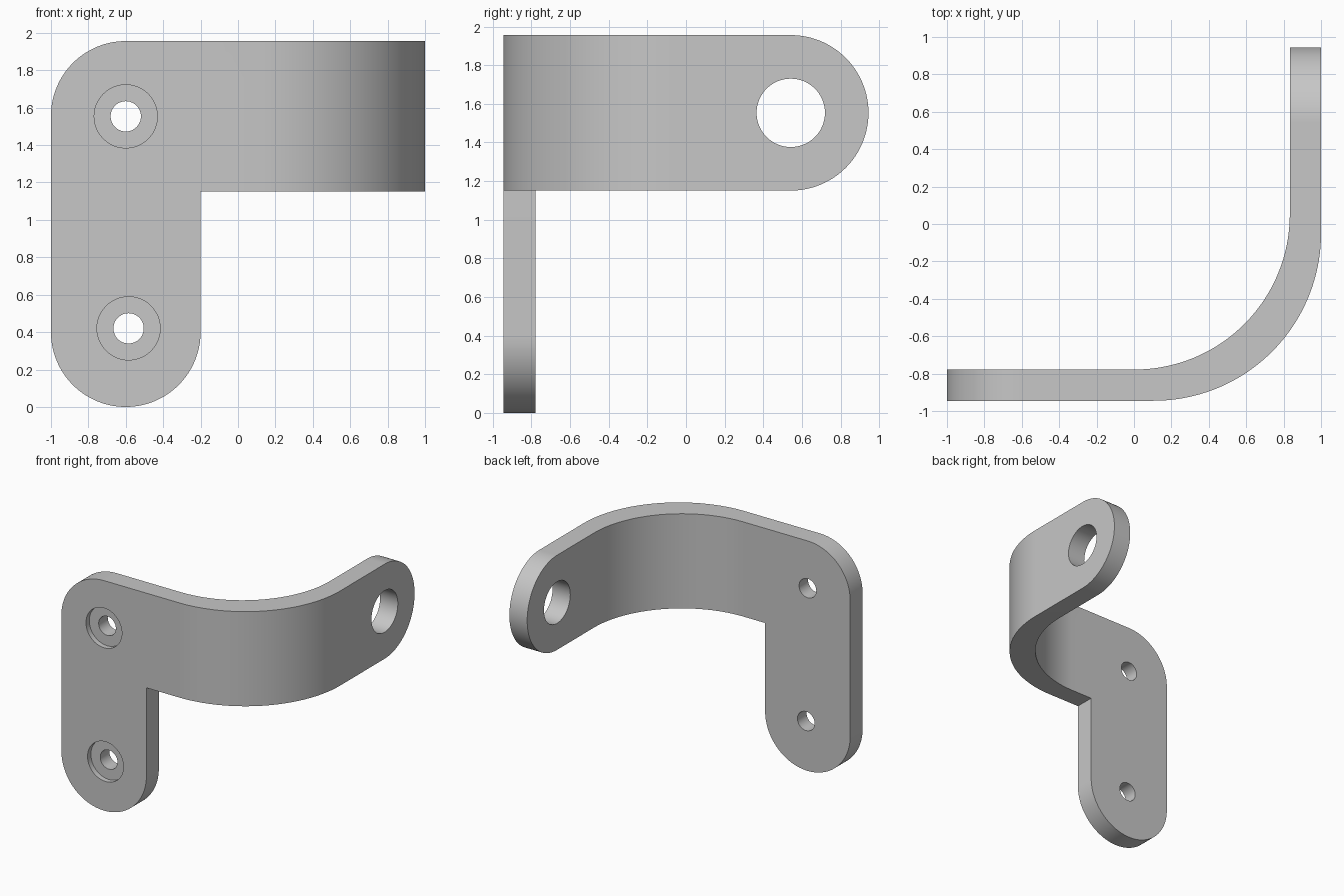
import bpy, bmesh, math
from mathutils import Vector

cube = bpy.data.objects.get("Cube")
if cube:
    bpy.data.objects.remove(cube, do_unlink=True)

THICK, TOP, ARM_BOTTOM = 0.167, 1.956, 1.151
FRONT, BACK = -0.945, 0.945
R = (TOP - ARM_BOTTOM) / 2          # rounded end radius
MID = TOP - R                       # arm centre height
OUTER, INNER = 0.895, 0.83          # bend radii, not concentric

grey = bpy.data.materials.new("Metal grey")
grey.use_nodes = True
color = (0.57, 0.57, 0.57, 1)
grey.diffuse_color = color
grey.node_tree.nodes["Principled BSDF"].inputs["Base Color"].default_value = color


def arc(cx, cy, r, start, end, steps=32):
    angles = [math.radians(start + (end - start) * i / steps) for i in range(steps + 1)]
    return [(cx + r * math.cos(a), cy + r * math.sin(a)) for a in angles]


def prism(name, points, axis, low, high):
    """Extrude a 2D outline along an axis; the points fill the other two axes."""
    def place(p, d):
        co = list(p)
        co.insert("xyz".index(axis), d)
        return Vector(co)
    bm = bmesh.new()
    face = bm.faces.new([bm.verts.new(place(p, low)) for p in points])
    new = bmesh.ops.extrude_face_region(bm, geom=[face])["geom"]
    shift = place((0, 0), high - low)
    bmesh.ops.translate(bm, vec=shift, verts=[v for v in new if isinstance(v, bmesh.types.BMVert)])
    bmesh.ops.recalc_face_normals(bm, faces=bm.faces)
    mesh = bpy.data.meshes.new(name)
    bm.to_mesh(mesh)
    bm.free()
    mesh.materials.append(grey)
    obj = bpy.data.objects.new(name, mesh)
    bpy.context.collection.objects.link(obj)
    return obj


def carve(target, tool, operation):
    mod = target.modifiers.new(tool.name, "BOOLEAN")
    mod.operation, mod.solver, mod.object = operation, "EXACT", tool
    bpy.context.view_layer.objects.active = target
    bpy.ops.object.modifier_apply(modifier=mod.name)
    bpy.data.objects.remove(tool, do_unlink=True)


# Bent strip seen from above
inside_x, inside_y = 1 - THICK, FRONT + THICK
plan = [(-1.1, FRONT)] + arc(1 - OUTER, FRONT + OUTER, OUTER, -90, 0, 48)
plan += [(1, 1.1), (inside_x, 1.1)]
plan += arc(inside_x - INNER, inside_y + INNER, INNER, 0, -90, 48) + [(-1.1, inside_y)]
bracket = prism("bent_bracket", plan, "z", -0.1, TOP + 0.1)

# Front outline: rounded mounting plate with the arm leaving at the top
front = arc(-0.6, 0.4, 0.4, 180, 360, 64) + [(-0.2, ARM_BOTTOM), (1.2, ARM_BOTTOM), (1.2, TOP)]
front += arc(-0.6, TOP - 0.4, 0.4, 90, 180)
carve(bracket, prism("front_outline", front, "y", -1.3, 1.3), "INTERSECT")

# Side outline: rounded arm tip
end_y = BACK - R
side = [(-1.4, -0.3), (end_y, -0.3)] + arc(end_y, MID, R, -90, 90, 64)
side += [(end_y, TOP + 0.3), (-1.4, TOP + 0.3)]
carve(bracket, prism("side_outline", side, "x", -1.3, 1.3), "INTERSECT")

# Screw holes with counterbores in the plate
for x, z in ((-0.6, MID), (-0.585, 0.42)):
    for r, depth in ((0.169, 0.045), (0.081, 0.4)):
        ring = arc(x, z, r, 0, 360, 48)[:-1]
        carve(bracket, prism("screw_hole", ring, "y", FRONT - 0.1, FRONT + depth), "DIFFERENCE")

# Large hole in the arm tip
ring = arc(end_y, MID, 0.177, 0, 360, 64)[:-1]
carve(bracket, prism("arm_hole", ring, "x", 0.6, 1.2), "DIFFERENCE")

bpy.ops.object.select_all(action="DESELECT")
bracket.select_set(True)
bpy.context.view_layer.objects.active = bracket
bpy.ops.object.shade_smooth_by_angle(angle=math.radians(30))
